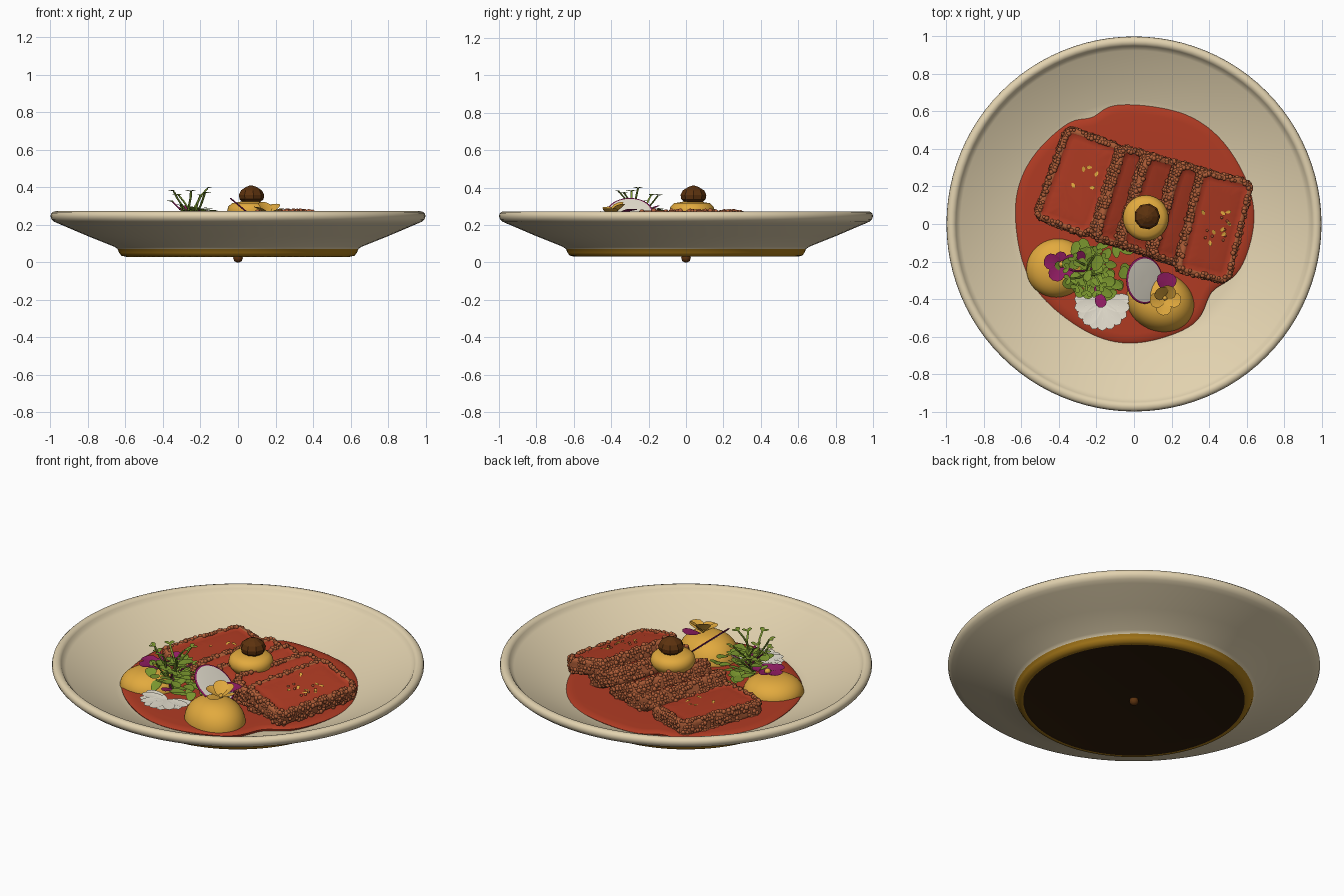
import bpy, bmesh, random
from math import sin, cos, pi, radians, exp
from mathutils import Vector, Matrix

random.seed(7)
if "Cube" in bpy.data.objects:
    bpy.data.objects.remove(bpy.data.objects["Cube"])


def material(name, *rgb):
    lin = [(c / 255 / 12.92 if c < 11 else ((c / 255 + 0.055) / 1.055) ** 2.4) for c in rgb]
    m = bpy.data.materials.new(name)
    m.use_nodes = True
    m.diffuse_color = (*lin, 1)
    node = m.node_tree.nodes["Principled BSDF"]
    node.inputs["Base Color"].default_value = (*lin, 1)
    node.inputs["Roughness"].default_value = 0.7
    return m


CREAM = material("cream_ceramic", 226, 210, 175)
GOLD = material("golden_puree", 226, 170, 62)
OCHRE = material("ochre_foot_ring", 172, 124, 26)
RED = material("sauce_red", 176, 59, 35)
CRUST = material("brown_crust", 176, 94, 56)
DARK = material("dark_brown", 92, 50, 14)
BASE = material("base_brown", 46, 28, 10)
GREEN = material("leaf_green", 122, 150, 46)
PURPLE = material("petal_purple", 144, 28, 98)
WHITE = material("petal_white", 234, 228, 212)


def finish(name, bm, mats, smooth=True):
    me = bpy.data.meshes.new(name)
    bm.to_mesh(me)
    bm.free()
    for m in mats:
        me.materials.append(m)
    ob = bpy.data.objects.new(name, me)
    bpy.context.collection.objects.link(ob)
    if smooth:
        bpy.ops.object.select_all(action='DESELECT')
        ob.select_set(True)
        bpy.context.view_layer.objects.active = ob
        bpy.ops.object.shade_smooth_by_angle(angle=radians(60))
        ob.select_set(False)
    return ob


def loft(bm, rings, band_mat=lambda i: 0):
    """Skin a stack of equal rings and cap both ends."""
    vs = [[bm.verts.new(p) for p in ring] for ring in rings]
    n = len(vs[0])
    faces = []
    for i in range(len(vs) - 1):
        for j in range(n):
            k = (j + 1) % n
            f = bm.faces.new((vs[i][j], vs[i][k], vs[i + 1][k], vs[i + 1][j]))
            f.material_index = band_mat(i)
            faces.append(f)
    for ring, i in ((vs[0][::-1], 0), (vs[-1], len(vs) - 2)):
        f = bm.faces.new(ring)
        f.material_index = band_mat(i)
        faces.append(f)
    bmesh.ops.recalc_face_normals(bm, faces=faces)


def circle(r, z, n=96, center=(0, 0), stretch=1, turn=0):
    pts = []
    for k in range(n):
        v = Vector((r * cos(2 * pi * k / n), r * stretch * sin(2 * pi * k / n), z))
        pts.append(Matrix.Rotation(turn, 3, 'Z') @ v + Vector((*center, 0)))
    return pts


def lathe(name, profile, mats, band_mat=lambda i: 0, smooth=True, **kw):
    bm = bmesh.new()
    loft(bm, [circle(r, z, **kw) for r, z in profile], band_mat)
    return finish(name, bm, mats, smooth)


def petal(bm, base, yaw, pitch, length, width, cup=0.12, mat=0, M=Matrix()):
    """Oval petal or leaf growing from its base point."""
    T = M @ Matrix.Translation(base) @ Matrix.Rotation(yaw, 4, 'Z') @ Matrix.Rotation(-pitch, 4, 'Y')
    n = 12
    mid = bm.verts.new(T @ Vector((length * 0.55, 0, 0)))
    rim = []
    for k in range(n):
        a = 2 * pi * k / n
        rim.append(bm.verts.new(T @ Vector((length * (0.5 + 0.5 * cos(a)),
                   width / 2 * sin(a) * (1 + 0.25 * cos(a)), cup * width * sin(a) ** 2))))
    for k in range(n):
        bm.faces.new((mid, rim[k], rim[(k + 1) % n])).material_index = mat


def ball(bm, center, r, mat=0, detail=2):
    made = bmesh.ops.create_icosphere(bm, subdivisions=detail, radius=r,
                                      matrix=Matrix.Translation(center))
    for v in made["verts"]:
        for f in v.link_faces:
            f.material_index = mat


# Plate with ochre foot ring and dark base
plate = [(0.02, .035), (.58, .035), (.595, .03), (.622, .036), (.634, .052), (.642, .072),
         (.66, .084), (.8, .14), (.955, .206), (.98, .217), (.994, .23), (1, .246), (.997, .26),
         (.988, .269), (.974, .273), (.96, .27), (.95, .26), (.943, .247), (.925, .236),
         (.8, .182), (.66, .118), (.6, .103), (.3, .1), (.02, .1)]
lathe("plate", plate, [CREAM, OCHRE, BASE], lambda i: 2 if i < 2 else 1 if i < 5 else 0)
lathe("base_nub", [(.006, 0), (.02, .007), (.026, .024), (.02, .04)], [DARK], n=16)

# Sauce pool with an uneven edge
def sauce_radius(a):
    r = 0.632 + 0.007 * sin(3 * a) + 0.005 * sin(7 * a + 1)
    r -= 0.075 * exp(-((a - 5.55) / 0.2) ** 2) + 0.035 * exp(-((a - 1.95) / 0.12) ** 2)
    return r


bm = bmesh.new()
rings = []
for s, z in ((1, .1), (1.005, .114), (.985, .122), (.93, .124), (.6, .12), (.1, .12)):
    rings.append([Vector((cos(a), sin(a), 0)) * s * sauce_radius(a) + Vector((0, 0.01, z))
                  for a in (2 * pi * k / 120 for k in range(120))])
loft(bm, rings)
finish("sauce", bm, [RED])


# Meat slices: pebbly crust round a smooth red cut face
def outline(w, l, inset, z, rough):
    a, b = w / 2 - inset, l / 2 - inset
    r = max(0.055 - inset, 0.015)
    nu, nv = 18, 32
    walk = [(-a + 2 * a * k / nu, -b) for k in range(nu)]
    walk += [(a, -b + 2 * b * k / nv) for k in range(nv)]
    walk += [(-x, -y) for x, y in walk]
    pts = []
    for x, y in walk:
        core = Vector((max(r - a, min(a - r, x)), max(r - b, min(b - r, y)), 0))
        d = (Vector((x, y, 0)) - core).normalized()
        p = core + d * (r + random.uniform(-1, 1) * rough)
        p.z = z + random.uniform(-1, 1) * rough * 0.6
        pts.append(p)
    return pts


SPIN = Matrix.Translation((.06, .11, 0)) @ Matrix.Rotation(radians(-17), 4, 'Z')


def slice_piece(name, u, v, z, tilt, w, l, yaw=0):
    M = (SPIN @ Matrix.Translation((u, v, z)) @ Matrix.Rotation(radians(yaw), 4, 'Z')
         @ Matrix.Rotation(radians(tilt), 4, 'Y'))
    layers = [(.1, 0), (.02, 0)] + [(.002, .015 * k) for k in range(1, 6)]
    layers += [(.008, .087), (.02, .092), (.03, .089), (.037, .084), (.06, .087), (.1, .088)]
    rings = [outline(w, l, i, h, .003 if k < 9 else .001) for k, (i, h) in enumerate(layers)]
    bm = bmesh.new()
    loft(bm, rings, lambda i: 1 if i > 8 else 0)
    # rounded pebbles sunk into the crust
    shell = [p for ring in rings[2:9] for p in ring]
    for p in random.sample(shell, 330):
        ball(bm, p * .985, random.uniform(.009, .014))
    bm.transform(M)
    finish(name, bm, [CRUST, RED])
    return M


first = slice_piece("slice_1", -.375, .005, .1, 2, .33, .53, -3)
slice_piece("slice_2", -.12, 0, .11, 25, .28, .53)
slice_piece("slice_3", .02, 0, .122, 25, .28, .53)
slice_piece("slice_4", .195, 0, .138, 25, .28, .54)
last = slice_piece("slice_5", .37, -.01, .155, 14, .31, .57, 3)

# Gold flecks and crumbs on the end slices
bm = bmesh.new()
for M, spots in ((first, 5), (last, 8)):
    for k in range(spots):
        spot = (random.uniform(-.08, .09), random.uniform(-.1, .1), .09)
        petal(bm, spot, random.uniform(0, 6), .2, .03, .018, M=M)
for k in range(9):
    ball(bm, last @ Vector((random.uniform(-.04, .08), random.uniform(-.08, .06), .089)), .008, 1, 1)
finish("flecks_and_crumbs", bm, [GOLD, CRUST])


# Puree mounds
def mound(name, center, r, height, stretch, turn):
    prof = [(r * cos(t) ** .8, .11 + height * sin(t)) for t in (pi / 2 * k / 10 for k in range(10))]
    lathe(name, prof, [GOLD], n=40, center=center, stretch=stretch, turn=turn)


mound("puree_left", (-.41, -.235), .165, .095, .95, .3)
mound("puree_right", (.14, -.415), .185, .135, .85, -.4)
lathe("puree_puck", [(.09, .22), (.115, .252), (.122, .272), (.115, .298), (.095, .316), (.05, .324)],
      [GOLD], n=40, center=(.063, .032))
lathe("dark_ball", [(.04, .315), (.066, .337), (.07, .36), (.058, .384), (.03, .402), (.008, .41)],
      [DARK], smooth=False, n=9, center=(.07, .04))

# Radish disc with a purple skin
bm = bmesh.new()
loft(bm, [circle(r, z, n=40) for r, z in
          ((.02, -.004), (.116, -.004), (.124, -.003), (.126, 0), (.124, .003), (.116, .004), (.02, .004))],
     lambda i: 1 if 0 < i < 5 else 0)
bm.transform(Matrix.Translation((.055, -.3, .262)) @ Matrix.Rotation(radians(40), 4, 'Y'))
finish("radish_disc", bm, [WHITE, PURPLE])

# Flowers
bm = bmesh.new()
heart = Vector((-.385, -.215, .222))
for yaw, size in ((.3, .09), (1.7, .07), (2.9, .1), (4.2, .1), (5.3, .085)):
    petal(bm, heart, yaw, .2, size, size * .85)
ball(bm, heart + Vector((0, 0, .008)), .018, 1)
petal(bm, (.165, -.355, .262), 1.4, .2, .1, .105)
petal(bm, (-.19, -.37, .2), 5, .2, .08, .06)
petal(bm, (-.27, -.2, .27), 2, .5, .07, .05)
finish("purple_flowers", bm, [PURPLE, GOLD])

bm = bmesh.new()
heart = Vector((.165, -.395, .252))
for yaw, pitch in ((-.2, .4), (1.0, .7), (2.2, .85), (3.4, .5), (4.6, .2)):
    petal(bm, heart, yaw, pitch, .095, .08)
ball(bm, heart + Vector((0, 0, .006)), .013)
finish("yellow_flower", bm, [GOLD])

bm = bmesh.new()
for k in range(11):
    petal(bm, (-.17, -.42, .155 + .003 * (k % 2)), pi * (.95 + 1.1 * k / 10), .05, .15, .066, .06)
finish("white_flower", bm, [WHITE])

# Herb leaves, broad and low at the edge, piled up in the middle
bm = bmesh.new()
for k in range(62):
    x = max(-.38, min(-.05, random.gauss(-.22, .09)))
    y = max(-.38, min(-.13, random.gauss(-.25, .07)))
    away = Vector((x + .25, y + .26)).length
    z = max(.15, random.uniform(.18, .31) - .4 * away)
    petal(bm, (x, y, z), random.uniform(0, 2 * pi), random.uniform(-.2, .5),
          random.uniform(.06, .095), random.uniform(.042, .062), .08)

# Thin stems bending outward, each with small tip leaves
for k in range(11):
    a = 2 * pi * k / 11
    foot = Vector((-.25, -.26, .14))
    lean = Vector((.09 * cos(a), .11 * sin(a), 0))
    top = random.uniform(.13, .19) if k % 2 else random.uniform(.21, .255)
    path = [foot + lean * (t * t) + Vector((.012 * sin(6 * t + k), .012 * cos(5 * t + k), top * t))
            for t in (j / 7 for j in range(8))]
    loft(bm, [circle(.006, p.z, n=6, center=p.xy) for p in path],
         lambda i, m=int(k % 4 == 1): m)
    for side in (-.8, .8):
        petal(bm, path[-1], a + side, .2, .036, .024)
finish("herbs", bm, [GREEN, PURPLE])
